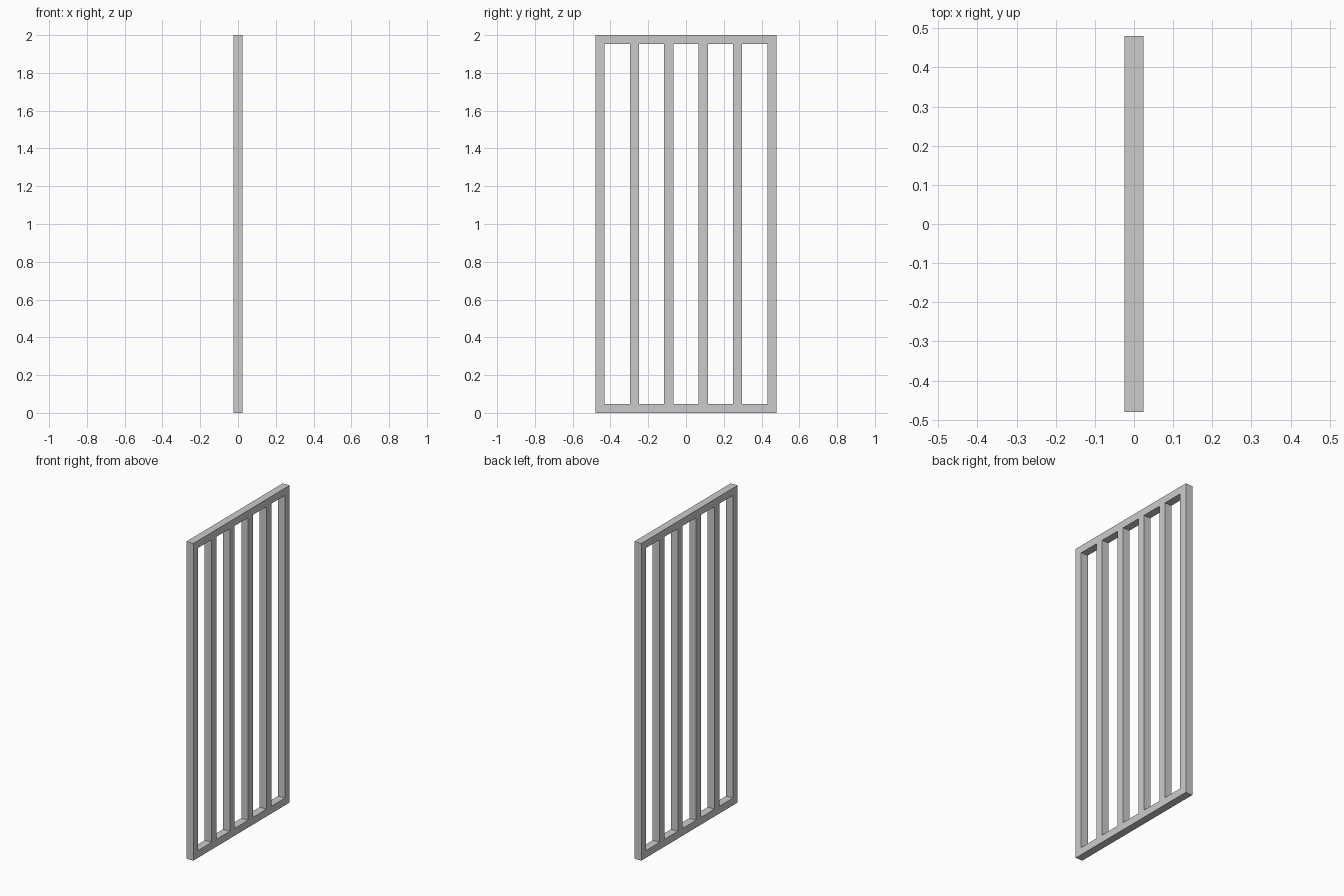
import bpy

if "Cube" in bpy.data.objects:
    bpy.data.objects.remove(bpy.data.objects["Cube"])

HEIGHT = 2.0
WIDTH = 0.96
BAR = 0.048      # bar width and depth
RAIL = 0.046     # rail height
GAPS = 5


def box(name, size, center):
    bpy.ops.mesh.primitive_cube_add(size=1, location=center)
    ob = bpy.context.object
    ob.name = name
    ob.scale = size
    bpy.ops.object.transform_apply(location=False, rotation=False, scale=True)
    return ob


# Outer upright stiles
edge = (WIDTH - BAR) / 2
for side, sign in (("left", -1), ("right", 1)):
    box(f"{side}_stile", (BAR, BAR, HEIGHT), (0, sign * edge, HEIGHT / 2))

# Bottom and top rails fitted between the stiles
for name, z in (("bottom_rail", RAIL / 2), ("top_rail", HEIGHT - RAIL / 2)):
    box(name, (BAR, WIDTH - 2 * BAR, RAIL), (0, 0, z))

# Evenly spaced inner bars fitted between the rails
pitch = 2 * edge / GAPS
for i in range(1, GAPS):
    box(f"bar_{i}", (BAR, BAR, HEIGHT - 2 * RAIL),
        (0, -edge + i * pitch, HEIGHT / 2))
